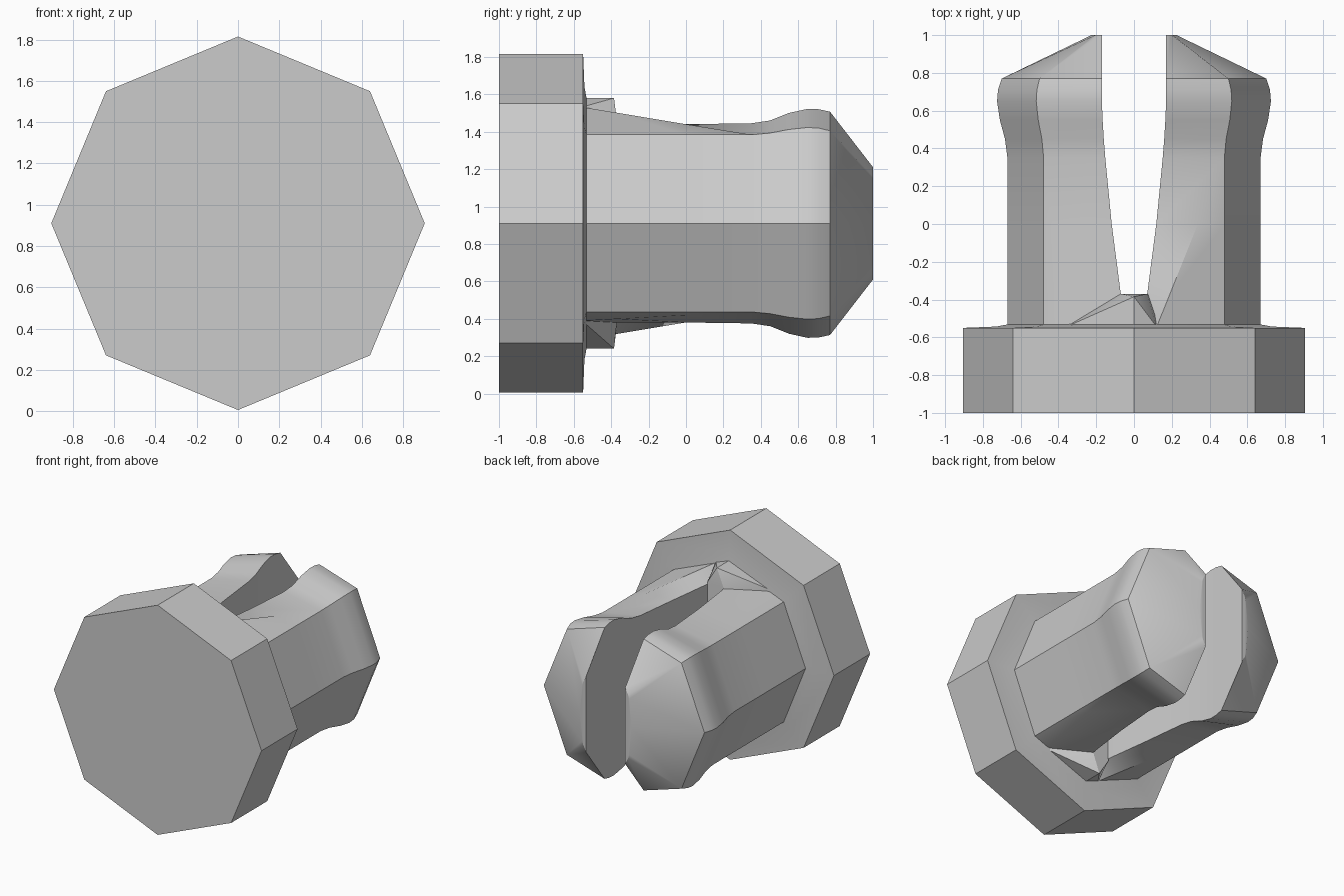
import bpy, bmesh, math
from mathutils import Vector

if "Cube" in bpy.data.objects:
    bpy.data.objects.remove(bpy.data.objects["Cube"], do_unlink=True)

CENTRE_Z = 0.91
SLOPE = math.tan(math.pi / 8)   # fall of an octagon side from its top corner

grey = bpy.data.materials.new("plain grey")
grey.use_nodes = True
grey.diffuse_color = (0.6, 0.6, 0.6, 1)
grey.node_tree.nodes["Principled BSDF"].inputs["Base Color"].default_value = (0.6, 0.6, 0.6, 1)


def finish(name, bm):
    """Clean the mesh, move it to its axis and shade it."""
    bmesh.ops.remove_doubles(bm, verts=bm.verts, dist=0.0005)
    bmesh.ops.recalc_face_normals(bm, faces=bm.faces)
    bmesh.ops.translate(bm, verts=bm.verts, vec=(0, 0, CENTRE_Z))
    mesh = bpy.data.meshes.new(name)
    bm.to_mesh(mesh)
    bm.free()
    mesh.materials.append(grey)
    ob = bpy.data.objects.new(name, mesh)
    bpy.context.collection.objects.link(ob)
    bpy.ops.object.select_all(action='DESELECT')
    ob.select_set(True)
    bpy.context.view_layer.objects.active = ob
    bpy.ops.object.shade_smooth_by_angle(angle=math.radians(30))


def loft(name, rings):
    """Skin closed cross-sections and cap both ends."""
    bm = bmesh.new()
    loops = [[bm.verts.new(p) for p in ring] for ring in rings]
    for a, b in zip(loops, loops[1:]):
        for i in range(len(a)):
            j = (i + 1) % len(a)
            bm.faces.new((a[i], a[j], b[j], b[i]))
    bm.faces.new(loops[0])
    bm.faces.new(loops[-1])
    finish(name, bm)


def octagon(y, r):
    return [(r * math.cos(i * math.pi / 4), y, r * math.sin(i * math.pi / 4)) for i in range(8)]


# Octagonal head with a shallow shoulder
loft("head", [octagon(y, r) for y, r in
              ((-1, 0.905), (-0.55, 0.905), (-0.543, 0.73), (-0.53, 0.66))])

# Prong stations: y, outer radius, slot half width, height of slot edge
STATIONS = [
    (-0.545, 0.67, 0.06, 0.53), (-0.37, 0.67, 0.07, 0.53), (0, 0.67, 0.118, 0.53),
    (0.35, 0.67, 0.152, 0.535), (0.45, 0.683, 0.16, 0.55), (0.55, 0.71, 0.166, 0.59),
    (0.65, 0.725, 0.17, 0.612), (0.71, 0.72, 0.17, 0.61), (0.77, 0.70, 0.17, 0.597),
]


def prong_section(y, r, w, h):
    corner_x, corner_z = r * 0.714, r * 0.707
    t = min((y + 0.545) / 0.895, 1)

    def crease(start):
        x = start + (corner_x - start) * t
        return x, (corner_z if t == 1 else r - SLOPE * x)

    (ux, uz), (lx, lz) = crease(0.12), crease(0.36)
    return [(w, y, h), (ux, y, uz), (corner_x, y, corner_z), (r, y, 0),
            (corner_x, y, -corner_z), (lx, y, -lz), (w, y, -h)]


# Narrow wedge end shared by both prongs
tip = [(0.17, 1, 0.3), (0.195, 1, 0.25), (0.205, 1, 0.22), (0.225, 1, 0),
       (0.205, 1, -0.22), (0.195, 1, -0.25), (0.17, 1, -0.3)]
sections = [prong_section(*s) for s in STATIONS] + [tip]

# The two prongs are half a turn apart about the long axis
for name, turn in (("left_prong", 1), ("right_prong", -1)):
    loft(name, [[(x * turn, y, z * turn) for x, y, z in s] for s in sections])

# Ridged web closing the root of the slot
bm = bmesh.new()
for turn in (1, -1):
    for x, y, z in ((-0.36, -0.545, 0.53), (-0.07, -0.37, 0.53), (0, -0.385, 0.67),
                    (0, -0.545, 0.67), (0.12, -0.545, 0.625), (0.07, -0.37, 0.55)):
        bm.verts.new(Vector((x * turn, y, z * turn)))
bmesh.ops.convex_hull(bm, input=bm.verts)
finish("slot_web", bm)
